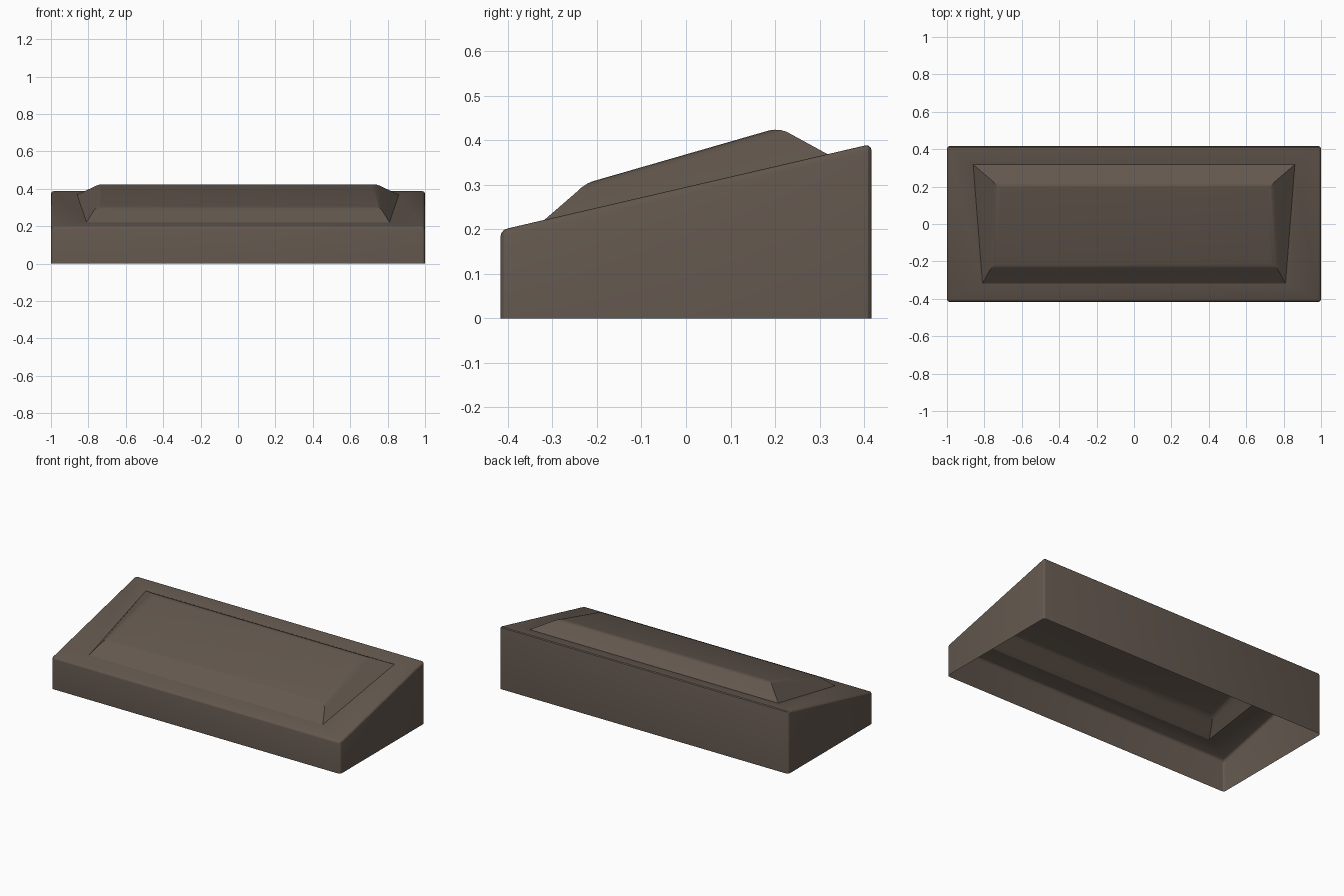
import bpy, bmesh

if "Cube" in bpy.data.objects:
    bpy.data.objects.remove(bpy.data.objects["Cube"])

mat = bpy.data.materials.new("warm dark brown")
mat.diffuse_color = (0.125, 0.097, 0.077, 1)
mat.use_nodes = True
mat.node_tree.nodes["Principled BSDF"].inputs["Base Color"].default_value = mat.diffuse_color


def slope(y):
    """Height of the sloping top at depth y."""
    return 0.295 + 0.232 * y


def ring(bm, front_x, back_x, front_y, back_y, front_z, back_z):
    """Four corners, counter-clockwise from front left."""
    return [bm.verts.new(p) for p in (
        (-front_x, front_y, front_z), (front_x, front_y, front_z),
        (back_x, back_y, back_z), (-back_x, back_y, back_z))]


def bridge(bm, low, high):
    for i in range(4):
        j = (i + 1) % 4
        bm.faces.new((low[i], low[j], high[j], high[i]))


bm = bmesh.new()
D = 0.417
# Open-bottomed wedge shell
foot = ring(bm, 1, 1, -D, D, 0, 0)
rim = ring(bm, 1, 1, -D, D, slope(-D), slope(D))
# Raised panel outline on the slope, and its smaller flat top
base = ring(bm, 0.81, 0.86, -0.318, 0.318, slope(-0.318), slope(0.318))
crown = ring(bm, 0.755, 0.735, -0.23, 0.207, 0.302, 0.428)
for low, high in ((foot, rim), (rim, base), (base, crown)):
    bridge(bm, low, high)
bm.faces.new(crown)


def loop_edges(a):
    return [bm.edges.get((a[i], a[(i + 1) % 4])) for i in range(4)]


# Round the panel crown, then the outer shell corners
crown_edges = loop_edges(crown) + [bm.edges.get((base[i], crown[i])) for i in range(4)]
shell_edges = loop_edges(rim) + [bm.edges.get((foot[i], rim[i])) for i in range(4)]
bmesh.ops.bevel(bm, geom=loop_edges(crown), offset=0.022, segments=3,
                profile=0.5, affect='EDGES')
bmesh.ops.bevel(bm, geom=shell_edges, offset=0.016, segments=3,
                profile=0.5, affect='EDGES')

mesh = bpy.data.meshes.new("sloped_cover")
bm.to_mesh(mesh)
bm.free()
mesh.materials.append(mat)
cover = bpy.data.objects.new("sloped_cover", mesh)
bpy.context.collection.objects.link(cover)
bpy.context.view_layer.objects.active = cover
cover.select_set(True)
bpy.ops.object.shade_smooth_by_angle(angle=0.35)
